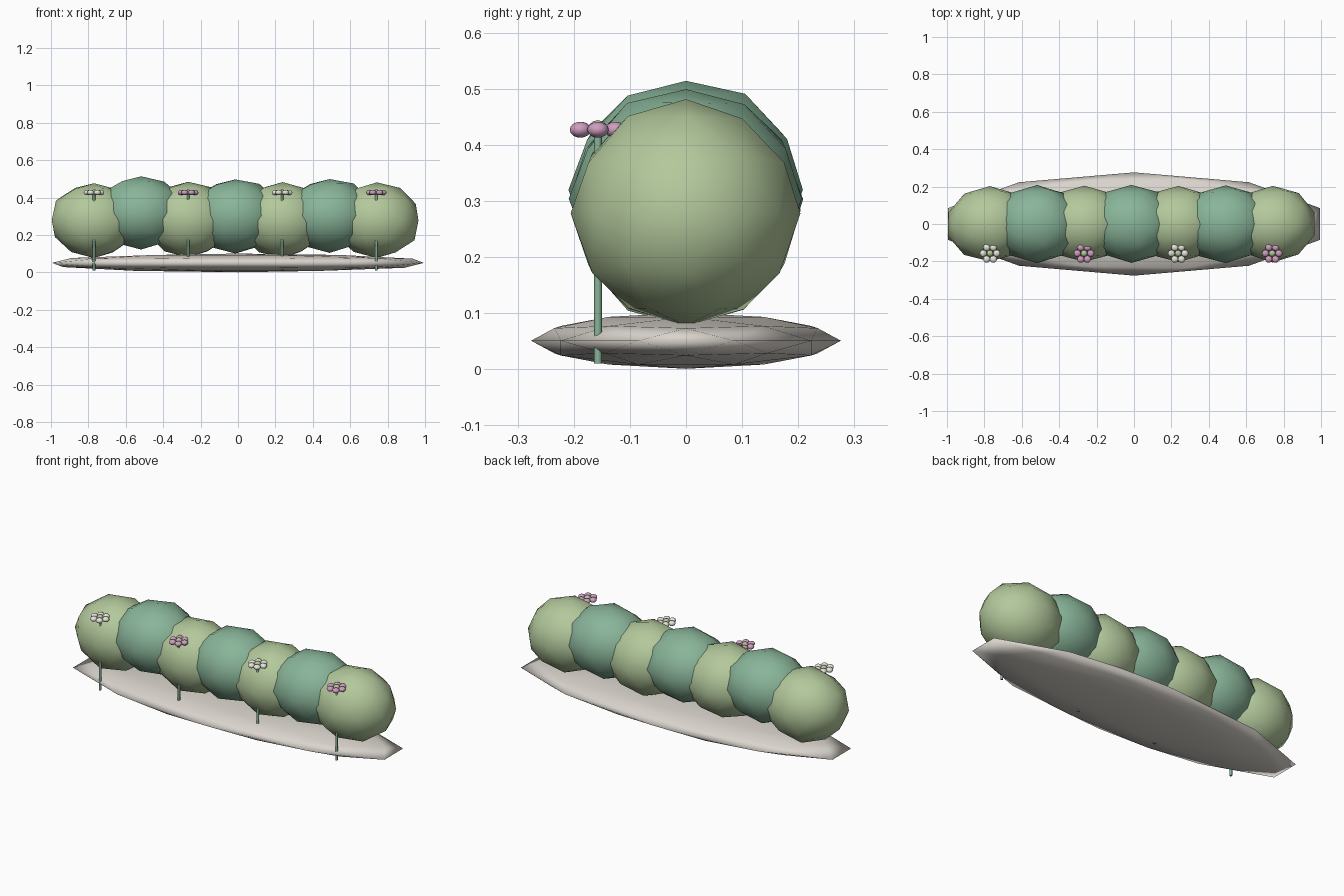
import bpy
import math
import random
from mathutils import Vector

random.seed(4)
cube = bpy.data.objects.get("Cube")
if cube:
    bpy.data.objects.remove(cube, do_unlink=True)


def material(name, rgb):
    mat = bpy.data.materials.new(name)
    mat.use_nodes = True
    color = (*rgb, 1)
    mat.diffuse_color = color
    mat.node_tree.nodes["Principled BSDF"].inputs["Base Color"].default_value = color
    return mat


light_leaf = material("light leaf green", (0.45, 0.58, 0.33))
dark_leaf = material("dark leaf green", (0.25, 0.46, 0.32))
stone = material("pale stone", (0.70, 0.66, 0.61))
pink = material("pink petal", (0.62, 0.34, 0.52))
cream = material("cream petal", (0.78, 0.78, 0.70))


def finish(name, mat):
    obj = bpy.context.object
    obj.name = name
    obj.data.materials.append(mat)
    bpy.ops.object.shade_smooth()
    return obj


def blob(name, center, size, mat, jitter=0.0):
    """Low-poly rounded lump with slightly uneven corners."""
    bpy.ops.mesh.primitive_ico_sphere_add(subdivisions=2, radius=1, location=center)
    obj = finish(name, mat)
    for v in obj.data.vertices:
        v.co *= 1 + random.uniform(-jitter, jitter)
        v.co = Vector(a * b for a, b in zip(v.co, size))
    return obj


# Flat stone bed
blob("stone_bed", (0, 0, 0.051), (1.045, 0.276, 0.05), stone)

# Row of alternating bushes
heights = [0.278, 0.32, 0.284, 0.303, 0.28, 0.304, 0.278]
for i, z in enumerate(heights):
    x = -0.77 + i * 0.252
    if i % 2:
        blob(f"dark_bush_{i}", (x, 0, z), (0.24, 0.208, 0.198), dark_leaf, 0.02)
    else:
        blob(f"light_bush_{i}", (x, 0, z), (0.235, 0.203, 0.2), light_leaf, 0.02)

# Flowers on thin stems along the front
RING = 0.036
for i in range(4):
    x, y, z = -0.77 + i * 0.503, -0.157, 0.427
    bpy.ops.mesh.primitive_cylinder_add(vertices=8, radius=0.007, depth=0.41,
                                        location=(x, y, 0.215))
    finish(f"flower_stem_{i}", dark_leaf)
    bpy.ops.object.shade_smooth_by_angle(angle=math.radians(50))
    blob(f"flower_center_{i}", (x, y, z + 0.002), (0.018, 0.018, 0.015), light_leaf)
    for k in range(6):
        a = k * math.tau / 6
        bpy.ops.mesh.primitive_uv_sphere_add(
            segments=12, ring_count=8, radius=0.019,
            location=(x + RING * math.cos(a), y + RING * math.sin(a), z))
        petal = finish(f"petal_{i}_{k}", pink if i % 2 else cream)
        petal.scale.z = 0.75
